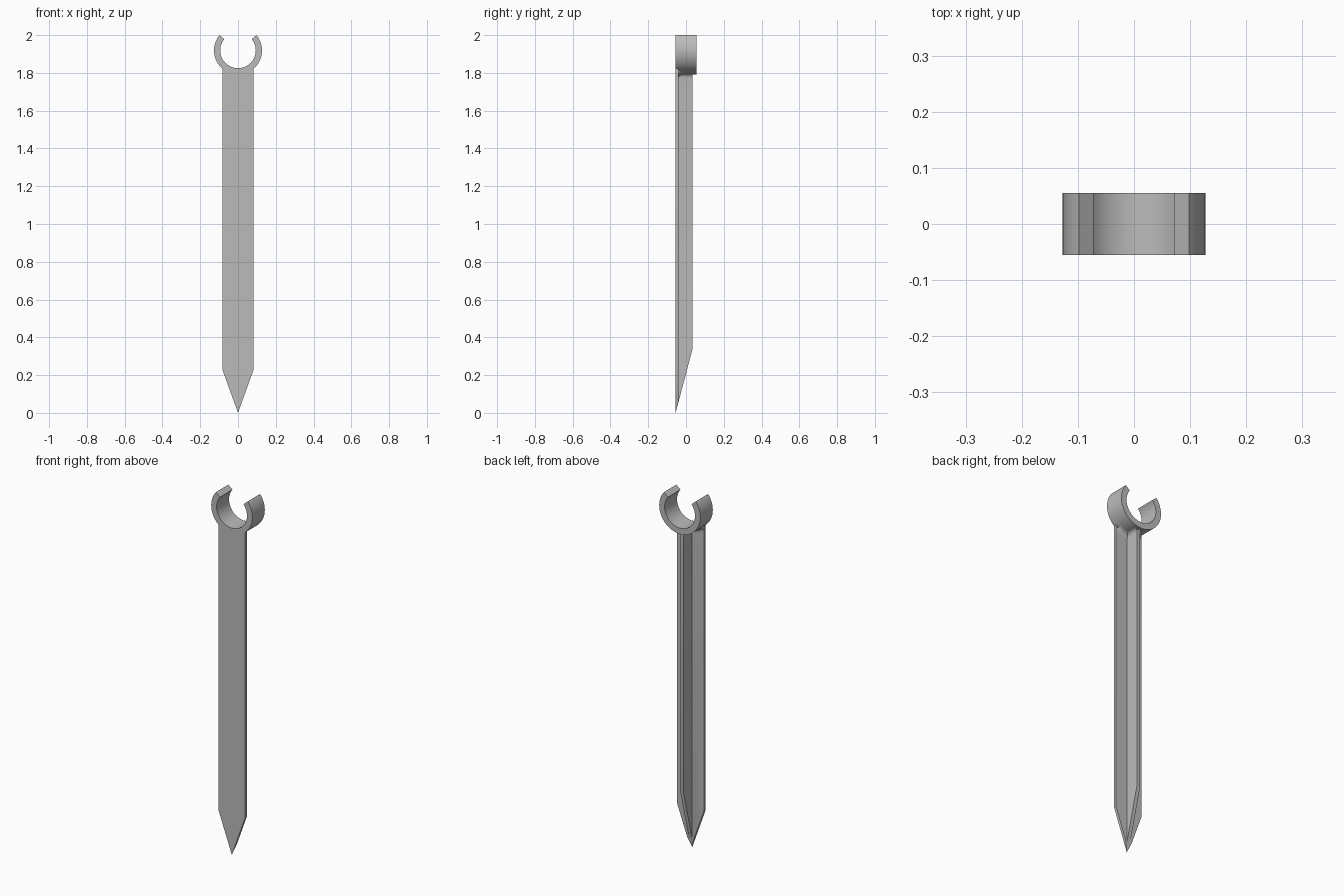
import bpy, bmesh
from math import sin, cos, radians, pi
from mathutils import Vector

cube = bpy.data.objects.get("Cube")
if cube:
    bpy.data.objects.remove(cube, do_unlink=True)

grey = bpy.data.materials.new("grey plastic")
grey.use_nodes = True
colour = (0.5, 0.5, 0.5, 1)
grey.diffuse_color = colour
grey.node_tree.nodes["Principled BSDF"].inputs["Base Color"].default_value = colour

FRONT, PLATE_BACK, RIB_BACK, RING_BACK = -0.055, -0.04, 0.035, 0.055
HALF_W, RIB_W, SHOULDER = 0.083, 0.01, 0.23
CENTRE_Z, OUTER, INNER = 1.919, 0.127, 0.094
FILLET = 0.022


def on_ring(r, angle, y):
    """Point at an angle from straight down around the ring axis."""
    return Vector((r * sin(angle), y, CENTRE_Z - r * cos(angle)))


def loft(name, sections, slanted=False):
    """Skin closed sections, cap the ends, optionally cut the slanted point."""
    bm = bmesh.new()
    rows = [[bm.verts.new(p) for p in s] for s in sections]
    n = len(rows[0])
    for a, b in zip(rows, rows[1:]):
        for i in range(n):
            j = (i + 1) % n
            bm.faces.new((a[i], a[j], b[j], b[i]))
    bm.faces.new(rows[0])
    bm.faces.new(rows[-1])
    if slanted:
        cut = bmesh.ops.bisect_plane(
            bm, geom=bm.verts[:] + bm.edges[:] + bm.faces[:], dist=1e-6,
            plane_co=(0, FRONT, 0), plane_no=(0, 0.34, FRONT - RIB_BACK),
            clear_outer=True)
        rim = [e for e in cut["geom_cut"] if isinstance(e, bmesh.types.BMEdge)]
        bmesh.ops.holes_fill(bm, edges=[e for e in bm.edges if e.is_boundary] or rim)
    bmesh.ops.recalc_face_normals(bm, faces=bm.faces[:])
    mesh = bpy.data.meshes.new(name)
    bm.to_mesh(mesh)
    bm.free()
    mesh.materials.append(grey)
    obj = bpy.data.objects.new(name, mesh)
    bpy.context.collection.objects.link(obj)
    bpy.ops.object.select_all(action="DESELECT")
    obj.select_set(True)
    bpy.context.view_layer.objects.active = obj
    bpy.ops.object.shade_smooth_by_angle(angle=radians(30))
    return obj


def sweep(limit, steps):
    return [limit * (2 * i / steps - 1) for i in range(steps + 1)]


def slab(name, outline, y0, y1):
    return loft(name, [[(x, y, z) for x, z in outline] for y in (y0, y1)], True)


# Open ring clip at the top
loft("ring_clip", [[on_ring(r, a, y) for r, y in
                    ((INNER, FRONT), (OUTER, FRONT), (OUTER, RING_BACK), (INNER, RING_BACK))]
                   for a in sweep(radians(129.5), 64)])

# Flat pointed front plate, its top edge following the ring
edge = math_edge = 0.712  # angle where the plate edges meet the ring
arc = [on_ring(OUTER, -a, 0) for a in sweep(edge, 16)]
slab("front_plate", [(0, 0), (HALF_W, SHOULDER)] + [(p.x, p.z) for p in arc]
     + [(-HALF_W, SHOULDER)], FRONT, PLATE_BACK)

# Thin rib down the back, flaring into the ring
ring_bottom = CENTRE_Z - OUTER + 0.004
flare = [(RIB_W + FILLET * (1 - cos(t)), ring_bottom - FILLET * (1 - sin(t)))
         for t in [i * pi / 12 for i in range(7)]]
right = [(RIB_W, 0)] + flare + [(RIB_W + FILLET, ring_bottom + 0.01)]
slab("back_rib", right + [(-x, z) for x, z in reversed(right)], PLATE_BACK, RIB_BACK)

# Curved fillet between the plate and the underside of the ring
curve = [(OUTER + FILLET * (1 - sin(t)), PLATE_BACK + FILLET * (1 - cos(t)))
         for t in [i * pi / 12 for i in range(7)]]
loft("ring_fillet", [[on_ring(r, a, y) for r, y in [(OUTER - 0.005, PLATE_BACK)] + curve]
                     for a in sweep(0.59, 16)])
